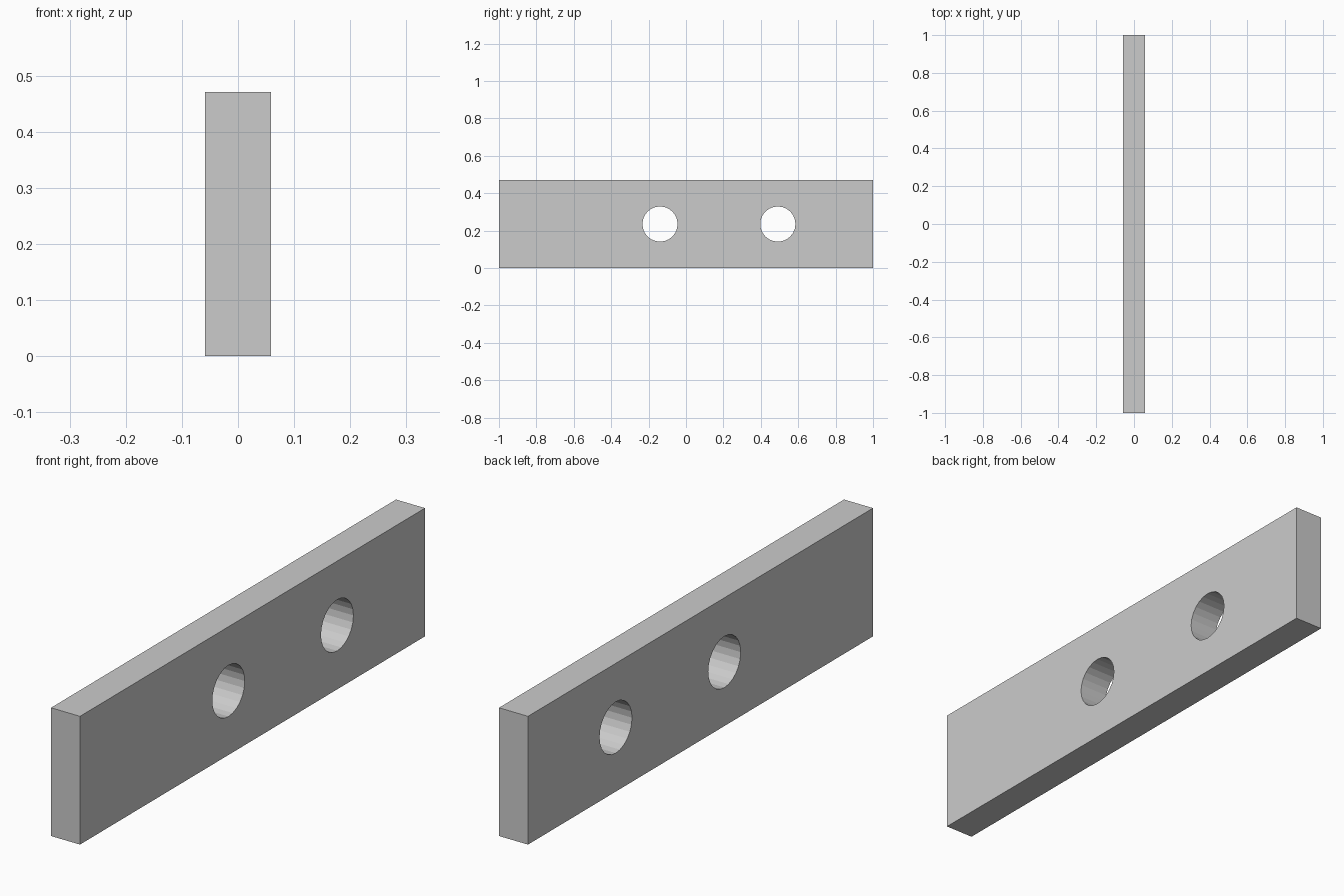
import bpy
from math import pi

if "Cube" in bpy.data.objects:
    bpy.data.objects.remove(bpy.data.objects["Cube"])

LENGTH, HEIGHT, THICK = 2.0, 0.4706, 0.1176
HOLE_RADIUS = 0.0941
HOLE_Y = (-0.139, 0.491)

# Flat bar standing on its long edge
bpy.ops.mesh.primitive_cube_add(size=1, location=(0, 0, HEIGHT / 2))
bar = bpy.context.object
bar.name = "drilled_bar"
bar.scale = (THICK, LENGTH, HEIGHT)
bpy.ops.object.transform_apply(location=False, rotation=False, scale=True)


def drill_hole(y):
    """Cut a round hole straight through the thickness of the bar."""
    bpy.ops.mesh.primitive_cylinder_add(
        vertices=24, radius=HOLE_RADIUS, depth=THICK * 3,
        location=(0, y, HEIGHT / 2), rotation=(0, pi / 2, 0))
    cutter = bpy.context.object
    cutter.name = "hole_cutter"
    cutter.hide_render = True
    cut = bar.modifiers.new("hole", 'BOOLEAN')
    cut.operation = 'DIFFERENCE'
    cut.solver = 'EXACT'
    cut.object = cutter
    bpy.context.view_layer.objects.active = bar
    bpy.ops.object.modifier_apply(modifier=cut.name)
    bpy.data.objects.remove(cutter)


# Two holes, off centre along the bar
for y in HOLE_Y:
    drill_hole(y)
